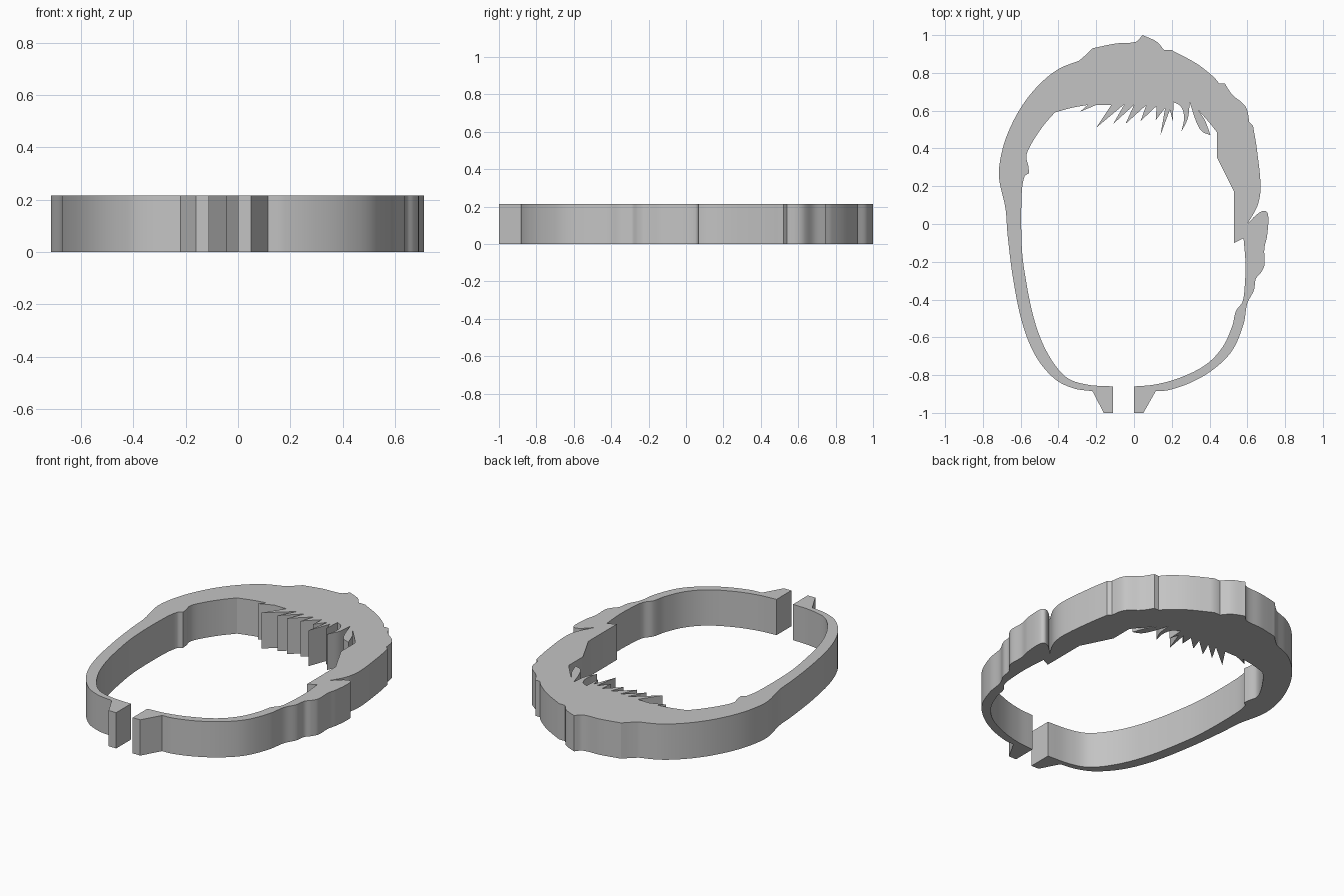
import bpy
import bmesh
from mathutils import Vector
from mathutils.geometry import interpolate_bezier
import math

HEIGHT = 0.215

default_cube = bpy.data.objects.get("Cube")
if default_cube:
    bpy.data.objects.remove(default_cube, do_unlink=True)


def make_material(name, colour):
    material = bpy.data.materials.new(name)
    material.use_nodes = True
    material.diffuse_color = colour
    material.node_tree.nodes["Principled BSDF"].inputs["Base Color"].default_value = colour
    return material


def smooth(points, steps=6):
    """Run a soft curve through every point, with free ends."""
    pts = [Vector((x, y, 0)) for x, y in points]
    last = len(pts) - 1
    tangents = []
    for i, point in enumerate(pts):
        before, after = pts[max(i - 1, 0)], pts[min(i + 1, last)]
        direction = (after - before).normalized()
        tangents.append(direction)
    path = [pts[0]]
    for i in range(last):
        start, end = pts[i], pts[i + 1]
        reach = (end - start).length / 3
        handle_out = start + tangents[i] * reach
        handle_in = end - tangents[i + 1] * reach
        path += interpolate_bezier(start, handle_out, handle_in, end, steps + 1)[1:]
    return path


def straight(points):
    """Keep every point as a hard corner."""
    return [Vector((x, y, 0)) for x, y in points]


def join_sections(sections):
    """Chain sections into one closed outline without repeated points."""
    outline = []
    for section in sections:
        for point in section:
            if not outline or (point - outline[-1]).length > 0.001:
                outline.append(point)
    if (outline[0] - outline[-1]).length < 0.001:
        outline.pop()
    return outline


def extrude_outline(name, outline, height, material):
    """Fill a closed outline and raise it into a flat-topped solid."""
    bm = bmesh.new()
    base = bm.faces.new([bm.verts.new(point) for point in outline])
    result = bmesh.ops.extrude_face_region(bm, geom=[base], use_keep_orig=True)
    raised = [item for item in result["geom"] if isinstance(item, bmesh.types.BMVert)]
    bmesh.ops.translate(bm, verts=raised, vec=(0, 0, height))
    bmesh.ops.recalc_face_normals(bm, faces=bm.faces)
    caps = [face for face in bm.faces if len(face.verts) > 4]
    bmesh.ops.triangulate(bm, faces=caps, ngon_method="EAR_CLIP")
    mesh = bpy.data.meshes.new(name)
    bm.to_mesh(mesh)
    bm.free()
    mesh.materials.append(material)
    obj = bpy.data.objects.new(name, mesh)
    bpy.context.collection.objects.link(obj)
    bpy.ops.object.select_all(action="DESELECT")
    obj.select_set(True)
    bpy.context.view_layer.objects.active = obj
    bpy.ops.object.shade_smooth_by_angle(angle=math.radians(30))
    return obj


# End tabs beside the front gap
right_tab = straight([(-0.11, -0.86), (-0.11, -1), (-0.16, -1), (-0.22, -0.885)])
left_tab = straight([(0.115, -0.885), (0.05, -1), (0, -1), (0, -0.86)])

# Outer wall, right side up to the first lock of hair
outer_right = smooth([
    (-0.22, -0.885), (-0.32, -0.87), (-0.42, -0.82), (-0.52, -0.7), (-0.59, -0.53),
    (-0.64, -0.29), (-0.67, -0.05), (-0.68, 0.08), (-0.715, 0.25), (-0.7, 0.38),
    (-0.66, 0.5), (-0.59, 0.63), (-0.5, 0.74), (-0.4, 0.82), (-0.29, 0.865)])

# Stepped locks over the crown
crown = [
    smooth([(-0.29, 0.865), (-0.25, 0.9), (-0.22, 0.93)]),
    smooth([(-0.22, 0.93), (-0.1, 0.955), (0.01, 0.965), (0.045, 1)]),
    smooth([(0.045, 1), (0.12, 0.965), (0.16, 0.92)]),
    smooth([(0.2, 0.92), (0.33, 0.85), (0.42, 0.78), (0.45, 0.745)]),
    smooth([(0.48, 0.745), (0.52, 0.685), (0.58, 0.635), (0.6, 0.6), (0.61, 0.54)]),
    smooth([(0.63, 0.52), (0.65, 0.4), (0.67, 0.2), (0.655, 0.1), (0.6, 0)]),
]

# Ear bump and outer wall down the left side
outer_left = smooth([
    (0.6, 0), (0.65, 0.05), (0.69, 0.07), (0.71, 0.05), (0.705, -0.06), (0.69, -0.13),
    (0.69, -0.22), (0.67, -0.26), (0.645, -0.29), (0.635, -0.35), (0.6, -0.42),
    (0.58, -0.53), (0.52, -0.67), (0.42, -0.77), (0.3, -0.84), (0.18, -0.88),
    (0.115, -0.885)])

# Inner wall and sideburn on the left
inner_left = smooth([
    (0, -0.86), (0.11, -0.85), (0.24, -0.815), (0.38, -0.745), (0.47, -0.65), (0.52, -0.54),
    (0.54, -0.46), (0.575, -0.41), (0.588, -0.3), (0.59, -0.2), (0.58, -0.075)])
sideburn = straight([(0.53, -0.1), (0.53, 0.17), (0.44, 0.35), (0.44, 0.485)])

# Curved locks at the left end of the fringe
curved_locks = [
    smooth([(0.44, 0.485), (0.4, 0.535), (0.335, 0.61)]),
    smooth([(0.335, 0.61), (0.375, 0.55), (0.405, 0.47)]),
    smooth([(0.405, 0.47), (0.36, 0.49), (0.33, 0.54), (0.295, 0.645)]),
    smooth([(0.295, 0.645), (0.285, 0.56), (0.25, 0.487)]),
    smooth([(0.25, 0.487), (0.265, 0.56), (0.25, 0.62), (0.21, 0.645)]),
]

# Straight pointed fringe, alternating tip and root
fringe = straight([
    (0.205, 0.545), (0.19, 0.605), (0.14, 0.47), (0.165, 0.615), (0.115, 0.55), (0.12, 0.625),
    (0.035, 0.545), (0.065, 0.63), (-0.045, 0.53), (0, 0.63), (-0.11, 0.53), (-0.05, 0.635),
    (-0.2, 0.51), (-0.12, 0.63), (-0.2, 0.63), (-0.285, 0.595), (-0.245, 0.63)])

# Inner wall down the right side
inner_right = [
    smooth([(-0.245, 0.63), (-0.33, 0.615), (-0.42, 0.59)]),
    smooth([(-0.42, 0.59), (-0.48, 0.52), (-0.54, 0.43), (-0.57, 0.36), (-0.56, 0.31),
            (-0.555, 0.27)]),
    smooth([(-0.555, 0.27), (-0.58, 0.25), (-0.595, 0.15), (-0.595, -0.1), (-0.58, -0.25),
            (-0.53, -0.5), (-0.46, -0.68), (-0.36, -0.81), (-0.25, -0.85), (-0.11, -0.86)]),
]

grey = make_material("plain grey", (0.55, 0.55, 0.55, 1))
outline = join_sections(
    [right_tab, outer_right, *crown, outer_left, left_tab,
     inner_left, sideburn, *curved_locks, fringe, *inner_right])
extrude_outline("hair_outline_band", outline, HEIGHT, grey)
